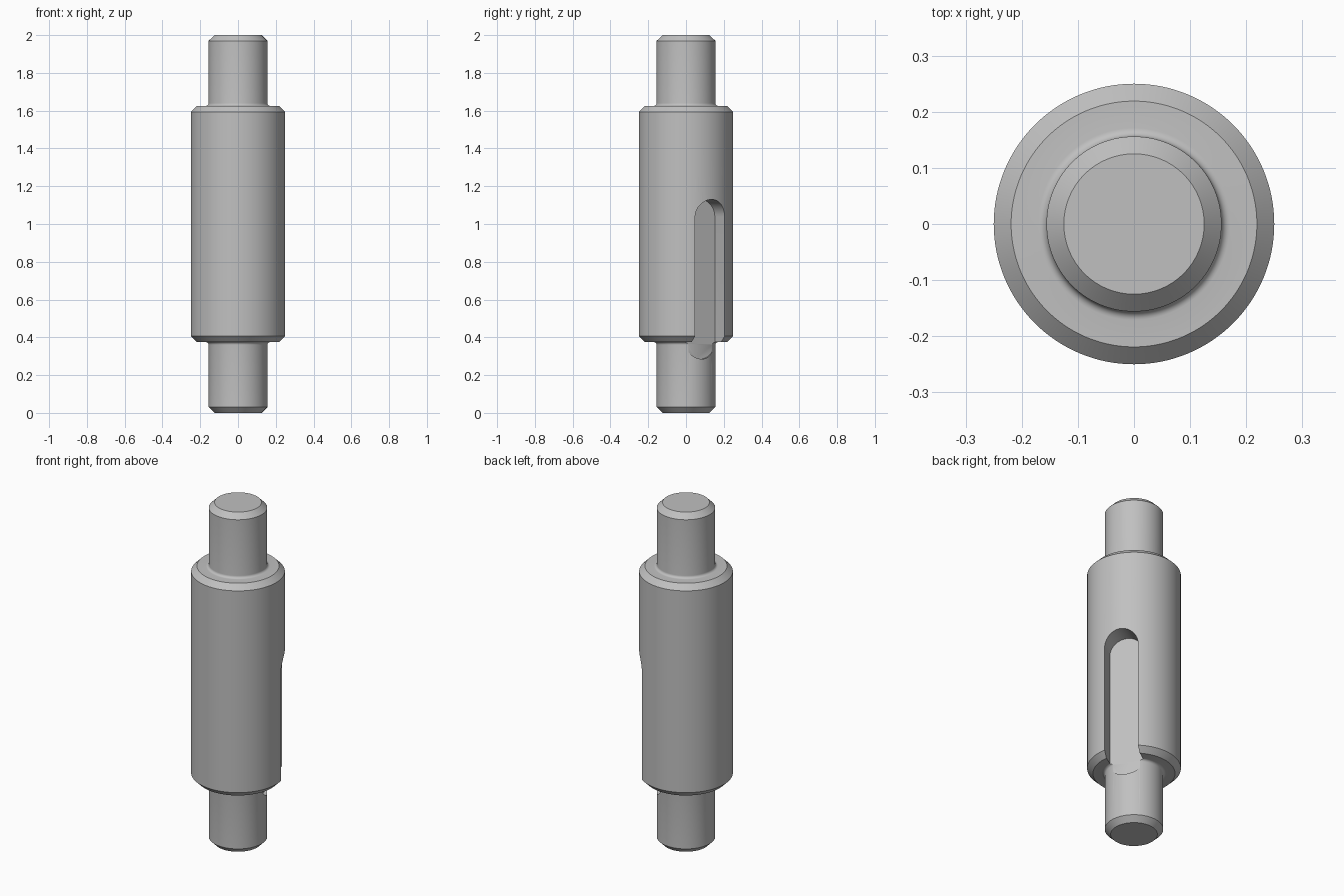
import bpy, bmesh, math
from mathutils import Matrix, Vector

if "Cube" in bpy.data.objects:
    bpy.data.objects.remove(bpy.data.objects["Cube"])

SIDES = 128
R_END, R_BODY, CH, FIL = 0.156, 0.25, 0.031, 0.015
Z0, Z1 = 0.375, 1.625

steel = bpy.data.materials.new("steel grey")
steel.diffuse_color = (0.53, 0.53, 0.53, 1)
steel.use_nodes = True
steel.node_tree.nodes["Principled BSDF"].inputs["Base Color"].default_value = steel.diffuse_color


def make_object(name, bm):
    bmesh.ops.recalc_face_normals(bm, faces=bm.faces)
    mesh = bpy.data.meshes.new(name)
    bm.to_mesh(mesh)
    bm.free()
    ob = bpy.data.objects.new(name, mesh)
    bpy.context.collection.objects.link(ob)
    mesh.materials.append(steel)
    return ob


# Half profile (radius, z) from the bottom to the middle, mirrored for the top
half = [(0, 0), (R_END - CH, 0), (R_END, CH)]
for i in range(7):  # small fillet at the shoulder
    a = math.pi / 2 * i / 6
    half.append((R_END + FIL * (1 - math.cos(a)), Z0 - FIL + FIL * math.sin(a)))
half += [(R_BODY - CH, Z0), (R_BODY, Z0 + CH)]
profile = half + [(r, 2 - z) for r, z in reversed(half)]

# Stepped shaft
bm = bmesh.new()
verts = [bm.verts.new((r, 0, z)) for r, z in profile]
edges = [bm.edges.new(p) for p in zip(verts, verts[1:])]
bmesh.ops.spin(bm, geom=verts + edges, cent=(0, 0, 0), axis=(0, 0, 1),
               angle=2 * math.pi, steps=SIDES)
bmesh.ops.remove_doubles(bm, verts=bm.verts, dist=1e-5)
shaft = make_object("stepped_shaft", bm)

# Round-ended keyway cutter
H, DEPTH, LOW, HIGH = 0.093, 0.137, 0.285, 1.13
bm = bmesh.new()
ring = []
for zc, start in ((HIGH - H, 0), (LOW + H, math.pi)):
    for i in range(25):
        a = start + math.pi * i / 24
        ring.append(bm.verts.new((DEPTH, H * math.cos(a), zc + H * math.sin(a))))
face = bm.faces.new(ring)
ext = bmesh.ops.extrude_face_region(bm, geom=[face])
bmesh.ops.translate(bm, vec=Vector((0.3, 0, 0)),
                    verts=[v for v in ext["geom"] if isinstance(v, bmesh.types.BMVert)])
bmesh.ops.transform(bm, matrix=Matrix.Rotation(math.radians(33), 4, 'Z'), verts=bm.verts)
cutter = make_object("keyway_cutter", bm)
cutter.hide_render = True

# Cut the keyway, then smooth the round surfaces
mod = shaft.modifiers.new("keyway", 'BOOLEAN')
mod.operation = 'DIFFERENCE'
mod.solver = 'EXACT'
mod.object = cutter
bpy.context.view_layer.objects.active = shaft
shaft.select_set(True)
bpy.ops.object.modifier_apply(modifier=mod.name)
bpy.data.objects.remove(cutter)
bpy.ops.object.shade_smooth_by_angle(angle=math.radians(30))
